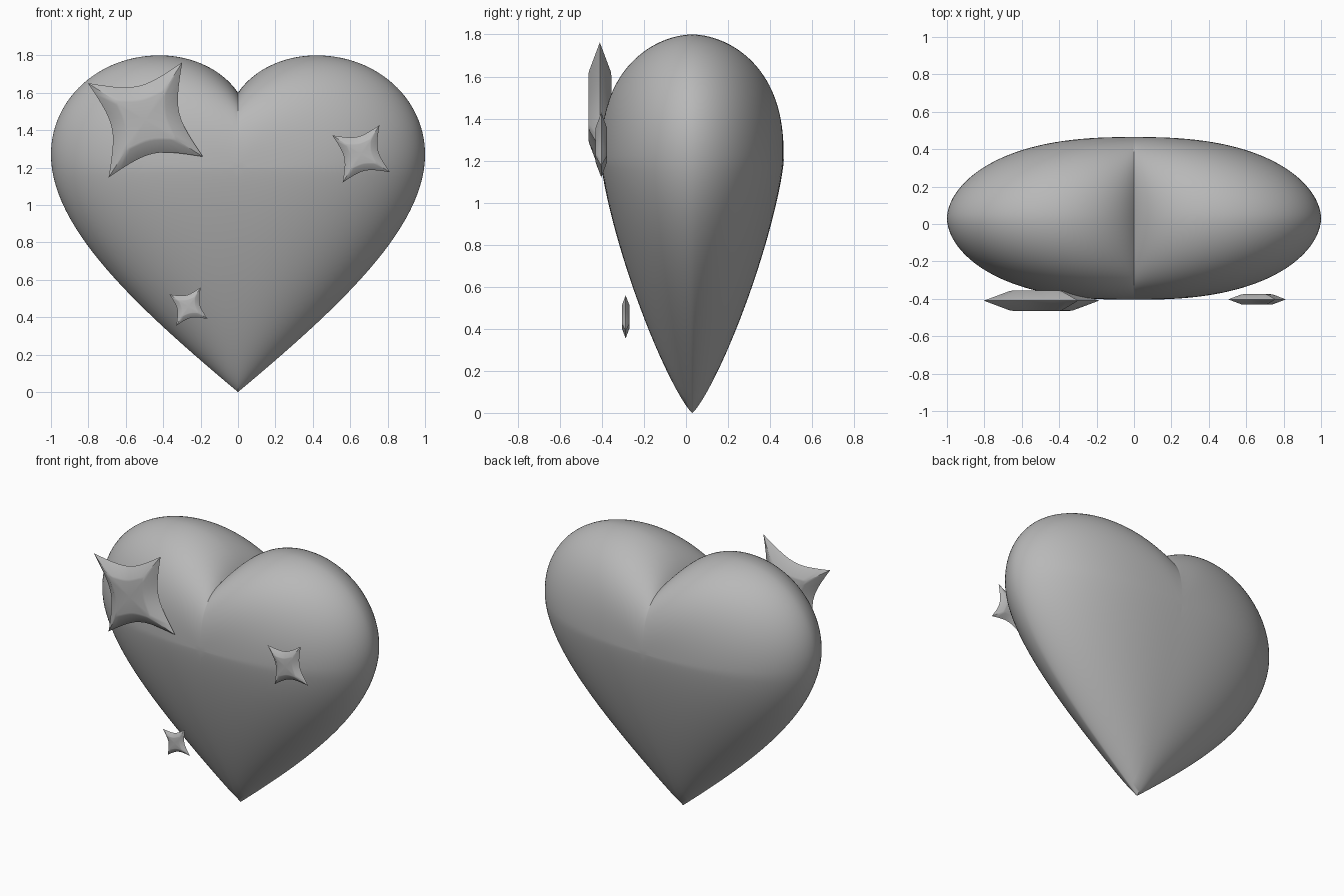
import bpy, bmesh, math
from mathutils import Vector
from mathutils.geometry import interpolate_bezier

if "Cube" in bpy.data.objects:
    bpy.data.objects.remove(bpy.data.objects["Cube"], do_unlink=True)

gray = bpy.data.materials.new("plain_gray")
gray.use_nodes = True
color = (0.48, 0.48, 0.48, 1)
gray.diffuse_color = color
gray.node_tree.nodes["Principled BSDF"].inputs["Base Color"].default_value = color


def bezier_path(segments, steps):
    """Join 2D bezier segments, dropping each segment's last point."""
    path = []
    for seg in segments:
        pts = interpolate_bezier(*[Vector((x, 0, z)) for x, z in seg], steps + 1)
        path += pts[:-1]
    return path


def skin(name, rings, front, back, angle):
    """Bridge closed rings from front to back and close the ends with points."""
    bm = bmesh.new()
    loops = [[bm.verts.new(p) for p in ring] for ring in rings]
    n = len(loops[0])
    for a, b in zip(loops, loops[1:]):
        for i in range(n):
            j = (i + 1) % n
            bm.faces.new((a[i], a[j], b[j], b[i]))
    for loop, tip in ((loops[0], front), (loops[-1], back)):
        v = bm.verts.new(tip)
        for i in range(n):
            bm.faces.new((v, loop[i], loop[(i + 1) % n]))
    bmesh.ops.recalc_face_normals(bm, faces=bm.faces)
    mesh = bpy.data.meshes.new(name)
    bm.to_mesh(mesh)
    bm.free()
    obj = bpy.data.objects.new(name, mesh)
    bpy.context.collection.objects.link(obj)
    mesh.materials.append(gray)
    bpy.ops.object.select_all(action='DESELECT')
    obj.select_set(True)
    bpy.context.view_layer.objects.active = obj
    bpy.ops.object.shade_smooth_by_angle(angle=math.radians(angle))


# Heart: mirrored outline, puffed towards front and back
half = bezier_path([
    ((0, 1.6), (0.08, 1.72), (0.24, 1.8), (0.42, 1.8)),
    ((0.42, 1.8), (0.74, 1.8), (1, 1.57), (1, 1.27)),
    ((1, 1.27), (1, 0.88), (0.55, 0.46), (0, 0)),
], 28) + [Vector((0, 0, 0))]
outline = half + [Vector((-p.x, 0, p.z)) for p in reversed(half[1:-1])]
center = Vector((0, 0.03, 1.2))
depth = 0.435


def half_width(z):
    """Half width of the heart below its widest point."""
    for p, q in zip(half, half[1:]):
        if q.z <= z <= p.z and p.x > 0.0 and p.z < 1.3:
            return q.x + (p.x - q.x) * (z - q.z) / (p.z - q.z)
    return 1.0


def puffed(p, u, side):
    """Point at fraction u of the way from the middle to the rim."""
    d = p - Vector((0, 0, center.z))
    if d.z > 0:
        # lobes: the notch fades out away from the rim
        d.z += 0.14 * math.exp(-abs(d.x) / 0.11) * (1 - u * u)
        y = (1 - u ** 2.5) ** 0.54
    else:
        # lower body: each level is a rounded section, leaner towards the tip
        v = -d.z * u / center.z
        t = min(1, abs(d.x) * u / max(1e-6, half_width(center.z + d.z * u)))
        y = (1 - v ** 1.3) ** 0.82 * (1 - t ** (2.5 - 0.5 * v)) ** (0.54 + 0.26 * v * v)
        if u > 0.99999:
            y = 0
    return center + d * u + Vector((0, side * depth * y, 0))


levels = 32
us = [math.sin(math.pi / 2 * k / levels) for k in range(1, levels)] + [1.0]
rings = [[puffed(p, u, -1) for p in outline] for u in us]
rings += [[puffed(p, u, 1) for p in outline] for u in reversed(us[:-1])]
skin("heart", rings, center - Vector((0, depth, 0)), center + Vector((0, depth, 0)), 40)


# Four-pointed stars with a sharp rim and a raised flat face on both sides
def star(name, x, y, z, radius):
    def polar(r, deg):
        return r * math.cos(math.radians(deg)), r * math.sin(math.radians(deg))
    segs = []
    for k in range(4):
        a = 57.4 + 90 * k
        segs.append((polar(1, a), polar(0.44, a + 41), polar(0.44, a + 49), polar(1, a + 90)))
    rim = bezier_path(segs, 10)
    c, thick = Vector((x, y, z)), Vector((0, 0.15 * radius, 0))
    # the flat face shrinks more at the points than along the sides
    flat = [p * (0.66 - 0.11 * p.length ** 2) * radius for p in rim]
    inner = [p * 0.88 for p in flat]
    rings = [[c + p - thick for p in inner],
             [c + p - thick * 0.95 for p in flat],
             [c + p * radius for p in rim],
             [c + p + thick * 0.95 for p in flat],
             [c + p + thick for p in inner]]
    skin(name, rings, c - thick, c + thick, 50)


star("large_star", -0.495, -0.41, 1.455, 0.365)
star("medium_star", 0.658, -0.403, 1.274, 0.183)
star("small_star", -0.265, -0.287, 0.457, 0.122)
